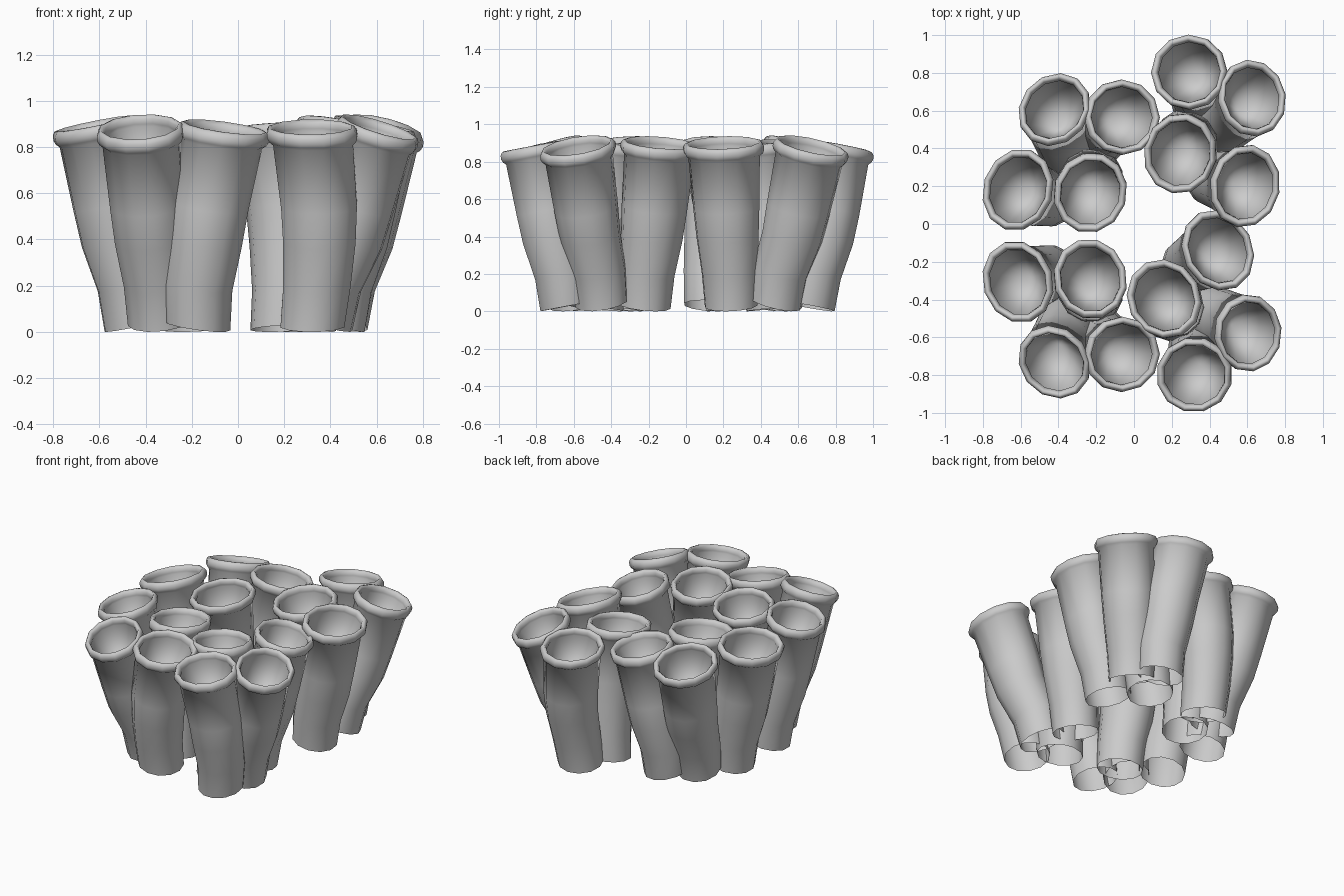
import bpy, bmesh
from math import radians, cos, sin, pi
from mathutils import Vector, Matrix

if "Cube" in bpy.data.objects:
    bpy.data.objects.remove(bpy.data.objects["Cube"])

SIDES = 12
# Tube outline: (position along axis, radius) from open foot, over the rolled rim, into the funnel
PROFILE = [(0, .143), (.2, .149), (.42, .158), (.6, .164), (.92, .17),
           (.935, .184), (.955, .191), (.98, .19), (.998, .18), (1.002, .169),
           (.985, .158), (.96, .154), (.945, .158), (.6, 0)]
# How the lean is spread along the axis (gives the gentle S bend)
BEND = [(0, 0), (.2, .13), (.42, .46), (1, 1), (1.1, 1.1)]
RIM = .191

# One cluster: mouth offset, foot offset, sideways bulge, mouth radii, oval angle, height
TUBES = [((-.094, .234), (-.005, -.035), (0, 0), (.208, .184), 54, .885),
         ((.272, .186), (.155, .075), (-.02, .02), (.202, .202), 0, .885),
         ((-.29, -.197), (-.11, -.25), (0, 0), (.222, .188), 72, .9),
         ((.10, -.219), (.13, -.13), (-.02, .02), (.216, .194), 72, .885)]

# Clusters: centre, rotation, mirrored
CLUSTERS = [("back_left", (-.33, .38), 0, 1),
            ("front_left", (-.33, -.505), 0, -1),
            ("back_right", (.435, .513), 151, -1),
            ("front_right", (.38, -.48), 224.5, 1)]


def lean_at(t):
    for (a, fa), (b, fb) in zip(BEND, BEND[1:]):
        if t <= b:
            return fa + (fb - fa) * (t - a) / (b - a)
    return 1


def tube(name, top, foot, bulge, radii, long_dir, top_z):
    slope = (top - foot).length / top_z
    z0 = .143 * slope
    axis = Vector((top.x - foot.x, top.y - foot.y, top_z - z0)).normalized()
    tilt = Vector((0, 0, 1)).rotation_difference(axis).to_matrix()
    u = Vector((long_dir.x, long_dir.y, 0)).normalized()
    v = Vector((-u.y, u.x, 0))
    bm = bmesh.new()
    rings = []
    for t, r in PROFILE:
        p = foot.lerp(top, lean_at(t)) + bulge * sin(pi * min(t, 1)) * 1.2
        c = Vector((p.x, p.y, z0 + (top_z - z0) * t))
        # foot is round, mouth is slightly oval
        a = r * (1 + (radii[0] / RIM - 1) * t)
        b = r * (1 + (radii[1] / RIM - 1) * t)
        if r == 0:
            rings.append([bm.verts.new(c)])
        else:
            rings.append([bm.verts.new(c + tilt @ (u * a * cos(2 * pi * i / SIDES)
                                                   + v * b * sin(2 * pi * i / SIDES)))
                          for i in range(SIDES)])
    for a, b in zip(rings, rings[1:]):
        for i in range(SIDES):
            j = (i + 1) % SIDES
            if len(b) == 1:
                bm.faces.new((a[i], a[j], b[0]))
            else:
                bm.faces.new((a[i], a[j], b[j], b[i]))
    for f in bm.faces:
        f.smooth = True
    me = bpy.data.meshes.new(name)
    bm.to_mesh(me)
    bm.free()
    bpy.context.collection.objects.link(bpy.data.objects.new(name, me))


# Place the four clusters of four tubes
for label, centre, angle, flip in CLUSTERS:
    rot = Matrix.Rotation(radians(angle), 2)
    c = Vector(centre)

    def place(p):
        return rot @ Vector((p[0], p[1] * flip))

    for n, (top, foot, bulge, radii, oval, height) in enumerate(TUBES, 1):
        o = radians(oval)
        tube(f"{label}_tube_{n}", c + place(top), c + place(foot), place(bulge),
             radii, place((cos(o), sin(o))), height)
